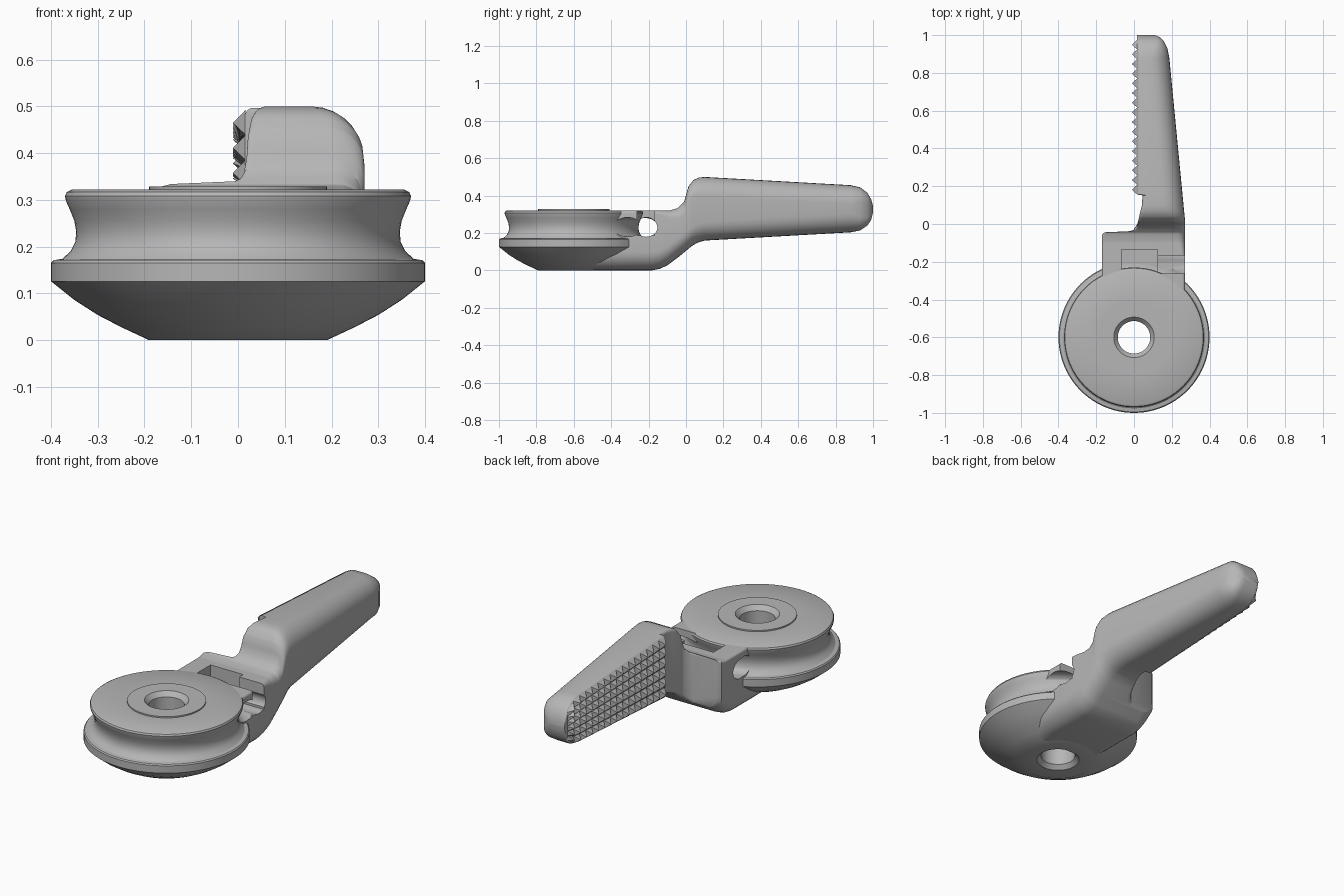
import bpy, bmesh, math
from mathutils import Vector

cube = bpy.data.objects.get("Cube")
if cube:
    bpy.data.objects.remove(cube, do_unlink=True)

grey = bpy.data.materials.new("satin grey")
grey.use_nodes = True
grey.diffuse_color = (0.47, 0.47, 0.47, 1)
grey.node_tree.nodes["Principled BSDF"].inputs["Base Color"].default_value = grey.diffuse_color

HEAD_Y = -0.6


def finish(name, bm):
    bmesh.ops.recalc_face_normals(bm, faces=bm.faces[:])
    mesh = bpy.data.meshes.new(name)
    bm.to_mesh(mesh)
    bm.free()
    ob = bpy.data.objects.new(name, mesh)
    bpy.context.collection.objects.link(ob)
    return ob


def skin(name, rings, wrap):
    """Bridge matching closed rings, either round in a loop or with end caps."""
    bm = bmesh.new()
    vs = [[bm.verts.new(p) for p in ring] for ring in rings]
    n = len(vs[0])
    for i in range(len(vs) if wrap else len(vs) - 1):
        a, b = vs[i], vs[(i + 1) % len(vs)]
        for j in range(n):
            k = (j + 1) % n
            bm.faces.new((a[j], a[k], b[k], b[j]))
    if not wrap:
        bm.faces.new(vs[0])
        bm.faces.new(vs[-1])
    return finish(name, bm)


def revolve(name, profile, steps=96):
    rings = []
    for i in range(steps):
        t = math.tau * i / steps
        rings.append([(r * math.cos(t), HEAD_Y + r * math.sin(t), z) for r, z in profile])
    return skin(name, rings, True)


def box(name, x, y, z):
    rings = [[(x[0], v, z[0]), (x[1], v, z[0]), (x[1], v, z[1]), (x[0], v, z[1])] for v in y]
    return skin(name, rings, False)


def lerp(table, y):
    """Piecewise linear lookup."""
    for (a, va), (b, vb) in zip(table, table[1:]):
        if y <= b:
            return va + (vb - va) * max(0, (y - a) / (b - a))
    return table[-1][1]


def smooth(ob, angle=32):
    bpy.ops.object.select_all(action="DESELECT")
    ob.select_set(True)
    bpy.context.view_layer.objects.active = ob
    bpy.ops.object.shade_smooth_by_angle(angle=math.radians(angle))


# Grooved round head with a countersunk bore
bowl = [(0.19 + 0.21 * math.sin(t), 0.17 - 0.17 * math.cos(t))
        for t in [math.radians(a) for a in (0,)]]
bowl += [(0.25, 0.028), (0.30, 0.054), (0.35, 0.086), (0.40, 0.126)]
groove = [(0.40, 0.165), (0.395, 0.171), (0.376, 0.174), (0.358, 0.19), (0.348, 0.21),
          (0.346, 0.232), (0.35, 0.255), (0.36, 0.28), (0.368, 0.298)]
rim = [(0.37, 0.308), (0.366, 0.317), (0.356, 0.322), (0.19, 0.322), (0.19, 0.329)]
bore = [(0.107, 0.329), (0.086, 0.305), (0.086, 0.022), (0.107, 0)]
head = revolve("grooved_head", bowl + groove + rim + bore)

# Neck and handle limits along the length
top = [(-0.5, 0.32), (-0.09, 0.32), (-0.045, 0.333), (-0.01, 0.368), (0.002, 0.41),
       (0.013, 0.45), (0.04, 0.484), (0.07, 0.497), (0.1, 0.5), (0.88, 0.456),
       (0.93, 0.445), (0.97, 0.415), (0.99, 0.38), (1, 0.345)]
bottom = [(-0.5, 0.001), (-0.18, 0.001), (-0.14, 0.009), (-0.1, 0.027), (-0.03, 0.08),
          (0.03, 0.13), (0.06, 0.148), (0.1, 0.16), (0.88, 0.204), (0.93, 0.214),
          (0.97, 0.24), (0.99, 0.27), (1, 0.31)]
left = [(-0.5, 0.25), (-0.42, 0.27), (0.02, 0.27), (0.88, 0.187), (0.93, 0.177),
        (0.97, 0.157), (0.99, 0.135), (1, 0.11)]
right = [(-0.5, -0.17), (-0.056, -0.17), (-0.044, -0.155), (-0.038, -0.02), (-0.03, -0.002),
         (0, 0.018), (0.1, 0.042), (0.152, 0.045), (0.156, 0.015), (1, 0.015)]
round_top = [(-0.5, 0.012), (-0.16, 0.015), (-0.03, 0.06), (0.08, 0.105), (0.9, 0.1), (1, 0.02)]
round_low = [(-0.5, 0.1), (0.9, 0.1), (1, 0.02)]


def section(y, steps=8):
    x0, x1, z0, z1 = (lerp(t, y) for t in (right, left, bottom, top))
    big, low = lerp(round_top, y), lerp(round_low, y)
    small_low = 0.07 if y < -0.04 else 0.018
    small_top = 0.012 if y < -0.04 else 0.018
    ring = []
    corners = [(x1, z1, -1, -1, big, 0), (x0, z1, 1, -1, small_top, 90),
               (x0, z0, 1, 1, small_low, 180), (x1, z0, -1, 1, low, 270)]
    for x, z, sx, sz, r, start in corners:
        for i in range(steps):
            a = math.radians(start + 90 * i / (steps - 1))
            ring.append((x + sx * r + r * math.cos(a), y, z + sz * r + r * math.sin(a)))
    return ring


stations = sorted({y for t in (top, bottom, left, right) for y, _ in t})
handle = skin("neck_and_handle", [section(y) for y in stations], False)

# Openings: ring groove, cross tunnel, top pocket and side notch
rope_ring = revolve("ring_cutter", [(0.395 + 0.055 * math.cos(math.tau * i / 20),
                                     0.232 + 0.052 * math.sin(math.tau * i / 20))
                                    for i in range(20)])
tunnel = skin("tunnel_cutter", [[(x, -0.213 + 0.06 * math.cos(math.tau * i / 24),
                                  0.23 + 0.05 * math.sin(math.tau * i / 24))
                                 for i in range(24)] for x in (-0.35, 0.35)], False)
pocket = box("pocket_cutter", (-0.067, 0.125), (-0.3, -0.135), (0.172, 0.5))
notch = box("notch_cutter", (0.11, 0.4), (-0.262, -0.168), (0.186, 0.5))
bpy.context.view_layer.objects.active = handle
for cutter in (rope_ring, tunnel, pocket, notch):
    cutter.hide_render = True
    mod = handle.modifiers.new("cut", "BOOLEAN")
    mod.operation = "DIFFERENCE"
    mod.solver = "EXACT"
    mod.object = cutter
    bpy.ops.object.modifier_apply(modifier=mod.name)
    bpy.data.objects.remove(cutter, do_unlink=True)

# Grip of pyramid teeth on the flat side of the handle
bm = bmesh.new()
rows, cols = 6, 16
y_start, y_end = 0.156, 0.975


def grip_point(u, v, x):
    y = y_start + (y_end - y_start) * u / cols
    z0, z1 = lerp(bottom, y) + 0.006, lerp(top, y) - 0.004
    return Vector((x, y, z0 + (z1 - z0) * v / rows))


for u in range(cols):
    for v in range(rows):
        base = [bm.verts.new(grip_point(u + a, v + b, 0.0165))
                for a, b in ((0, 0), (1, 0), (1, 1), (0, 1))]
        tip = bm.verts.new(grip_point(u + 0.5, v + 0.5, -0.011))
        bm.faces.new(base)
        for i in range(4):
            bm.faces.new((base[i], base[(i + 1) % 4], tip))
teeth = finish("grip_teeth", bm)

for ob in (head, handle, teeth):
    ob.data.materials.clear()
    ob.data.materials.append(grey)
smooth(head)
smooth(handle, 38)
